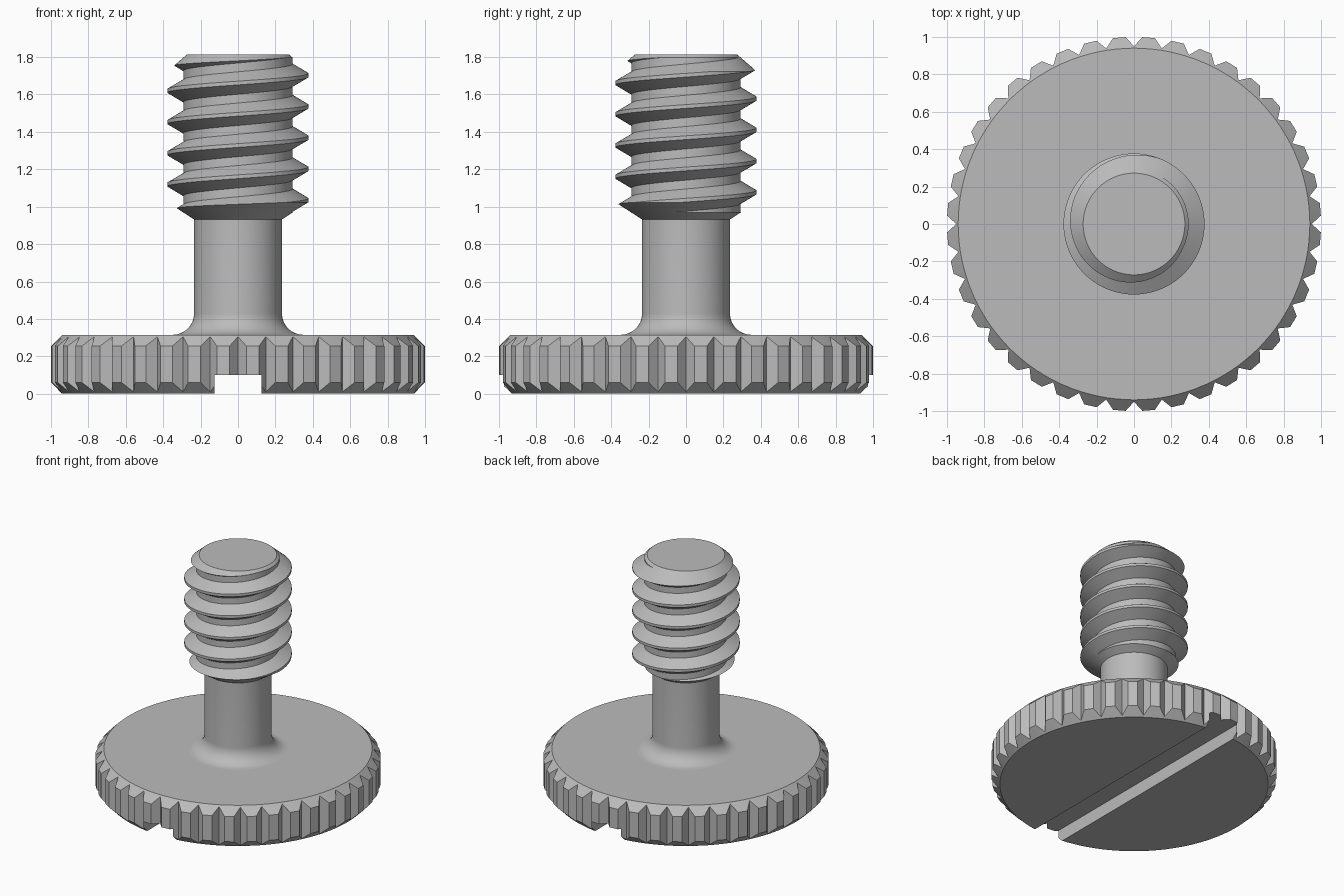
import bpy
import bmesh
from math import sin, cos, pi, radians

cube = bpy.data.objects.get("Cube")
if cube:
    bpy.data.objects.remove(cube, do_unlink=True)

steel = bpy.data.materials.new("plain_grey_steel")
steel.use_nodes = True
GREY = (0.5, 0.5, 0.5, 1)
steel.diffuse_color = GREY
steel.node_tree.nodes["Principled BSDF"].inputs["Base Color"].default_value = GREY


def make_object(name, bm):
    bmesh.ops.recalc_face_normals(bm, faces=bm.faces)
    mesh = bpy.data.meshes.new(name)
    bm.to_mesh(mesh)
    bm.free()
    mesh.materials.append(steel)
    obj = bpy.data.objects.new(name, mesh)
    bpy.context.collection.objects.link(obj)
    return obj


def activate(obj):
    bpy.ops.object.select_all(action="DESELECT")
    obj.select_set(True)
    bpy.context.view_layer.objects.active = obj


def apply_boolean(obj, tool, operation):
    activate(obj)
    mod = obj.modifiers.new("cut", "BOOLEAN")
    mod.operation = operation
    mod.solver = "EXACT"
    mod.object = tool
    bpy.ops.object.modifier_apply(modifier=mod.name)
    bpy.data.objects.remove(tool, do_unlink=True)


def smooth(obj):
    activate(obj)
    bpy.ops.object.shade_smooth_by_angle(angle=radians(30))


def bridge(bm, low, high):
    n = len(low)
    for i in range(n):
        bm.faces.new((low[i], low[(i + 1) % n], high[(i + 1) % n], high[i]))


def lathe(name, profile, segments=96):
    """Revolve (radius, height) points and close both ends with flat discs."""
    bm = bmesh.new()
    rings = [[bm.verts.new((r * cos(2 * pi * i / segments), r * sin(2 * pi * i / segments), z))
              for i in range(segments)] for r, z in profile]
    for low, high in zip(rings, rings[1:]):
        bridge(bm, low, high)
    bm.faces.new(rings[0])
    bm.faces.new(rings[-1])
    return make_object(name, bm)


# Knurled head: flat-topped teeth with V notches and chamfered rims
TEETH, HEAD_TOP, RIM = 40, 0.315, 0.94
outline = []
for t in range(TEETH):
    notch = 2 * pi * t / TEETH
    middle = notch + pi / TEETH
    outline += [(notch, 0.95), (middle - 0.034, 1.0), (middle + 0.034, 1.0)]

bm = bmesh.new()
rings = []
for on_rim, top in ((True, False), (False, False), (False, True), (True, True)):
    ring = []
    for angle, radius in outline:
        r = RIM if on_rim else radius
        inset = r - RIM
        z = HEAD_TOP - inset if top else inset
        ring.append(bm.verts.new((r * cos(angle), r * sin(angle), z)))
    rings.append(ring)
for low, high in zip(rings, rings[1:]):
    bridge(bm, low, high)
bm.faces.new(rings[0])
bm.faces.new(rings[-1])
head = make_object("knurled_head", bm)

# Driver slot across the underside
bm = bmesh.new()
bmesh.ops.create_cube(bm, size=1)
bmesh.ops.scale(bm, vec=(0.25, 2.4, 0.2), verts=bm.verts)
slot = make_object("slot_cutter", bm)
slot.hide_render = True
apply_boolean(head, slot, "DIFFERENCE")
smooth(head)

# Plain shank with a fillet at the head
SHANK, FILLET = 0.235, 0.115
profile = [(SHANK + FILLET, 0.2)]
for i in range(13):
    a = pi / 2 * i / 12
    profile.append((SHANK + FILLET * (1 - sin(a)), HEAD_TOP + FILLET * (1 - cos(a))))
profile.append((SHANK, 0.94))
smooth(lathe("shank", profile))

# Helical thread: one profile swept round the axis, each turn joined to the next
PITCH, STEPS, TURNS, START = 0.167, 72, 8, 0.701
CREST, ROOT = 0.377, 0.292
section = [(CREST, -0.01), (CREST, 0.01), (ROOT, 0.06), (ROOT, 0.107)]
last = STEPS * (TURNS - 1)
bm = bmesh.new()
points = {}


def point(i, j):
    if j == len(section):
        i, j = i + STEPS, 0
    if (i, j) not in points:
        r, dz = section[j]
        a = 2 * pi * i / STEPS
        points[i, j] = bm.verts.new((r * cos(a), r * sin(a), START + dz + PITCH * i / STEPS))
    return points[i, j]


for i in range(last):
    for j in range(len(section)):
        bm.faces.new((point(i, j), point(i + 1, j), point(i + 1, j + 1), point(i, j + 1)))
for first, tip in ((0, 0.6), (last, 2.15)):
    loop = [point(i, 0) for i in range(first, first + STEPS + 1)]
    loop += [point(first, j) for j in (3, 2, 1)]
    centre = bm.verts.new((0, 0, tip))
    for a, b in zip(loop, loop[1:] + loop[:1]):
        bm.faces.new((a, b, centre))
thread = make_object("thread", bm)

# Trim the thread to a tapered lead-in and chamfered tip
envelope = lathe("thread_envelope", [(SHANK, 0.932), (0.46, 1.077), (0.46, 1.652), (0.272, 1.815)], 72)
envelope.hide_render = True
apply_boolean(thread, envelope, "INTERSECT")
smooth(thread)
